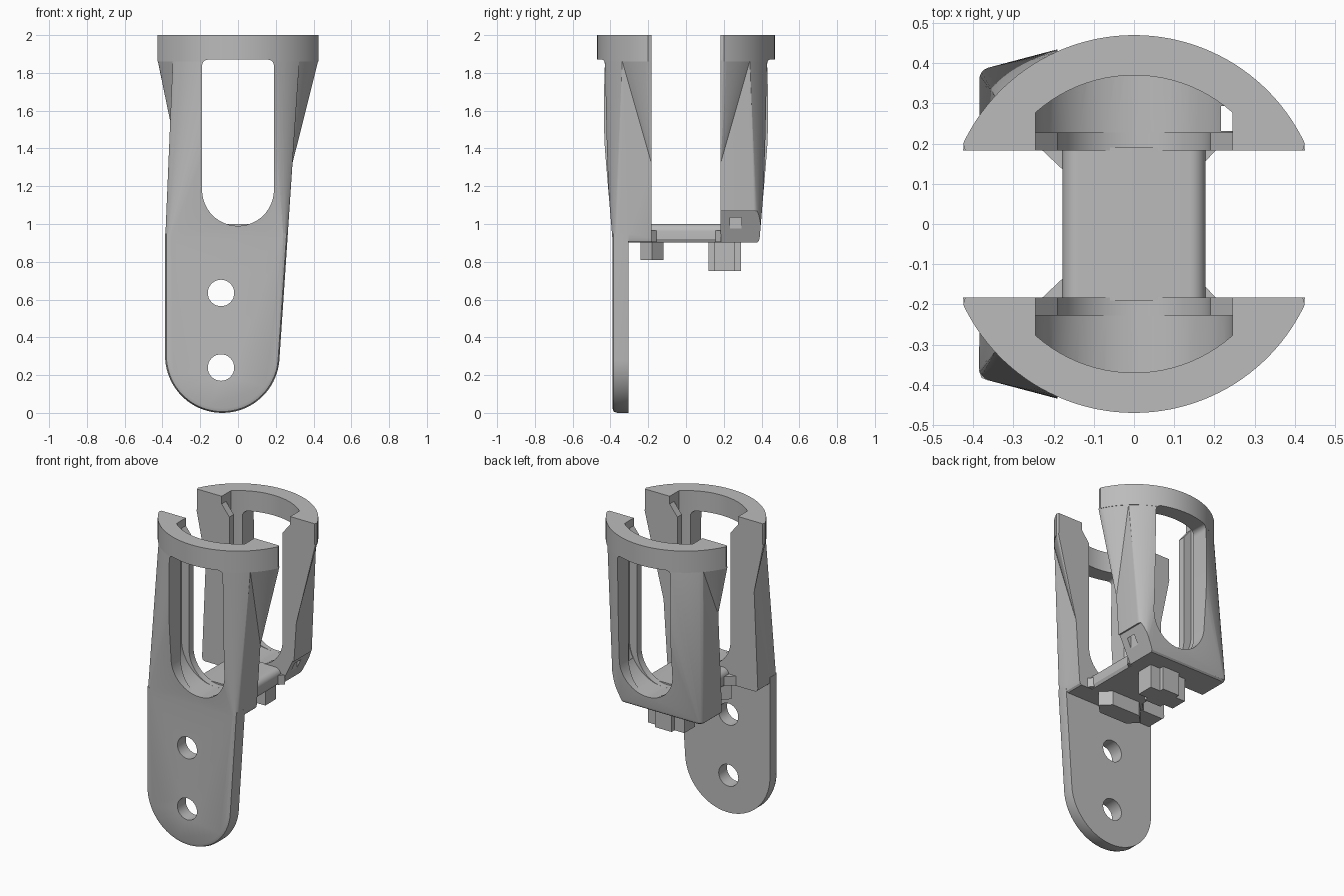
import bpy, bmesh
from math import sin, cos, radians

if "Cube" in bpy.data.objects:
    bpy.data.objects.remove(bpy.data.objects["Cube"])

grey = bpy.data.materials.new("plain grey")
grey.use_nodes = True
GREY = (0.5, 0.5, 0.5, 1)
grey.diffuse_color = GREY
grey.node_tree.nodes["Principled BSDF"].inputs["Base Color"].default_value = GREY


def hull(name, pts):
    """Convex solid around a set of points."""
    bm = bmesh.new()
    for p in pts:
        bm.verts.new(p)
    bmesh.ops.remove_doubles(bm, verts=bm.verts, dist=0.0005)
    res = bmesh.ops.convex_hull(bm, input=bm.verts)
    junk = {v for v in res["geom_interior"] + res["geom_unused"] if isinstance(v, bmesh.types.BMVert)}
    bmesh.ops.delete(bm, geom=list(junk), context="VERTS")
    bmesh.ops.dissolve_limit(bm, angle_limit=0.002, verts=bm.verts, edges=bm.edges)
    bmesh.ops.recalc_face_normals(bm, faces=bm.faces)
    me = bpy.data.meshes.new(name)
    bm.to_mesh(me)
    bm.free()
    me.materials.append(grey)
    ob = bpy.data.objects.new(name, me)
    bpy.context.collection.objects.link(ob)
    return ob


def arc(cx, cy, r, a0, a1, n=16):
    angles = [radians(a0 + (a1 - a0) * i / n) for i in range(n + 1)]
    return [(cx + r * cos(a), cy + r * sin(a)) for a in angles]


def flat(pts, z):
    return [(x, y, z) for x, y in pts]


def upright(pts, *ys):
    return [(x, y, z) for x, z in pts for y in ys]


def combine(target, tool, op):
    """Boolean the tool into the target, then discard the tool."""
    mod = target.modifiers.new("cut", "BOOLEAN")
    mod.operation, mod.object, mod.solver = op, tool, "EXACT"
    bpy.context.view_layer.update()
    dg = bpy.context.evaluated_depsgraph_get()
    me = bpy.data.meshes.new_from_object(target.evaluated_get(dg))
    target.modifiers.clear()
    target.data = me
    bpy.data.objects.remove(tool)


def rounded_base(d):
    """Half-holder footprint, shrunk by d."""
    r = 0.03
    x0, x1, y1 = -0.385 + d, 0.262 - d, 0.39 - d
    return ([(x1, INNER), (x0, INNER)] + arc(x1 - r, y1 - r, r, 0, 90, 5)
            + arc(x0 + r, y1 - r, r, 90, 180, 5))


def u_shape(r, cz, top):
    return arc(0, cz, r, 180, 360, 32) + [(-r, top), (r, top)]


INNER = 0.183   # inner face of each half
BAND = 1.86     # underside of the rim
TIP = 25.2      # angle where the rim arc ends


def half_holder(name, s):
    def solid(part, pts):
        return hull(part, [(x, s * y, z) for x, y, z in pts])

    # tapering shell, round at the top and square at the foot
    shell_top = arc(0, 0, 0.469, 46.1, 137.4, 32) + [(0.325, INNER), (-0.345, INNER)]
    body = solid(name, flat(shell_top, BAND + 0.01) + flat(rounded_base(0), 0.925)
                 + flat(rounded_base(0.004), 0.911) + flat(rounded_base(0.014), 0.902))

    # flared gussets under the rim ends
    for side, apex_x, apex_z in ((1, 0.288, 1.32), (-1, -0.354, 1.52)):
        rim = [(side * x, y) for x, y in arc(0, 0, 0.469, TIP, 48, 10)]
        rim += [(side * 0.425, INNER), (side * 0.25, INNER)]
        pts = flat(rim, BAND + 0.005)
        pts += [(apex_x, INNER, apex_z), (side * 0.25, INNER, apex_z), (side * 0.25, 0.3, 1.6)]
        combine(body, solid("gusset", pts), "UNION")

    # rim band
    rim = arc(0, 0, 0.47, TIP, 180 - TIP, 48) + [(0.42, INNER), (-0.42, INNER)]
    combine(body, solid("rim", flat(rim, BAND) + flat(rim, 2)), "UNION")

    if s < 0:
        # mounting tongue with softened front edge
        pts = []
        for d, y in ((0.025, 0.39), (0.007, 0.383), (0, 0.365), (0, 0.305)):
            outline = arc(-0.083, 0.303, 0.303 - d, 180, 355, 40)
            outline += [(-0.386 + d, 0.95), (0.264 - d, 0.95)]
            pts += upright(outline, y)
        combine(body, solid("tongue", pts), "UNION")
        for z in (0.24, 0.635):
            hole = upright(arc(-0.09, z, 0.07, 0, 360, 32), 0.2, 0.5)
            combine(body, solid("bolt_hole", hole), "DIFFERENCE")

    # pocket bounded by a round back wall
    pocket = solid("pocket", upright(u_shape(0.245, 1.235, 2.1), 0.228, 0.6))
    bore = arc(0, 0, 0.37, 0, 360, 96)
    combine(pocket, solid("bore", flat(bore, 0.8) + flat(bore, 2.2)), "INTERSECT")
    combine(body, pocket, "DIFFERENCE")

    # window through the wall, and the slot between the retaining lips
    r = 0.03
    window = arc(0, 1.18, 0.19, 180, 360, 32)
    window += arc(0.19 - r, 1.87 - r, r, 0, 90, 5) + arc(r - 0.19, 1.87 - r, r, 90, 180, 5)
    combine(body, solid("window", upright(window, 0.1, 0.6)), "DIFFERENCE")
    slot = [(-0.19, 1.7), (0.19, 1.7), (0.19, 2.1), (-0.19, 2.1)]
    combine(body, solid("slot", upright(slot, 0.1, 0.3)), "DIFFERENCE")
    funnel = [(-0.19, 1.88), (0.19, 1.88), (0.245, 1.95), (0.245, 2.1),
              (-0.245, 1.95), (-0.245, 2.1)]
    combine(body, solid("funnel", upright(funnel, 0.1, 0.25)), "DIFFERENCE")

    if s > 0:
        # sloped foot corner with a small through hole
        corner = [(0.262, 1.07), (0.172, 0.88), (0.5, 0.88), (0.5, 1.07)]
        combine(body, solid("corner", upright(corner, 0.1, 0.6)), "DIFFERENCE")
        drain = [(0.217, 0.85), (0.245, 0.85), (0.217, 1.3), (0.245, 1.3)]
        combine(body, solid("drain", upright(drain, 0.232, 0.293)), "DIFFERENCE")
    return body


parts = [half_holder("front_holder", -1), half_holder("back_holder", 1)]

# bridge with rounded upper edges
r = 0.04
section = arc(0.178 - r, 1 - r, r, 0, 90, 8) + arc(r - 0.178, 1 - r, r, 90, 180, 8)
section += [(-0.178, 0.92), (-0.168, 0.902), (0.168, 0.902), (0.178, 0.92)]
parts.append(hull("bridge", upright(section, -0.19, 0.19)))

# small webs where the bridge meets the holders
for sx, reach, length in ((-1, 0.23, 0.05), (1, 0.205, 0.03)):
    for sy, end in ((-1, "front"), (1, "back")):
        tri = [(sx * 0.16, sy * 0.185), (sx * reach, sy * 0.185),
               (sx * 0.177, sy * (0.185 - length)), (sx * 0.16, sy * (0.185 - length))]
        side = "left" if sx > 0 else "right"
        parts.append(hull(f"{end}_{side}_web", flat(tri, 0.905) + flat(tri, 0.965)))

# keyed pegs under the bridge
front_key = [(-0.2, -0.18), (-0.14, -0.24), (0.06, -0.24), (0.12, -0.18),
             (0.06, -0.12), (-0.14, -0.12)]
parts.append(hull("front_peg", flat(front_key, 0.81) + flat(front_key, 0.93)))
back_key = [(-0.17, 0.15), (0.09, 0.15), (0.09, 0.26), (-0.17, 0.26)]
back_peg = hull("back_peg", flat(back_key, 0.75) + flat(back_key, 0.93))
cross = [(-0.1, 0.12), (0.02, 0.12), (0.02, 0.29), (-0.1, 0.29)]
combine(back_peg, hull("cross", flat(cross, 0.75) + flat(cross, 0.93)), "UNION")
parts.append(back_peg)

# smooth shading with crisp edges
for ob in bpy.context.view_layer.objects:
    ob.select_set(ob in parts)
bpy.context.view_layer.objects.active = parts[0]
bpy.ops.object.shade_smooth_by_angle(angle=radians(25))
